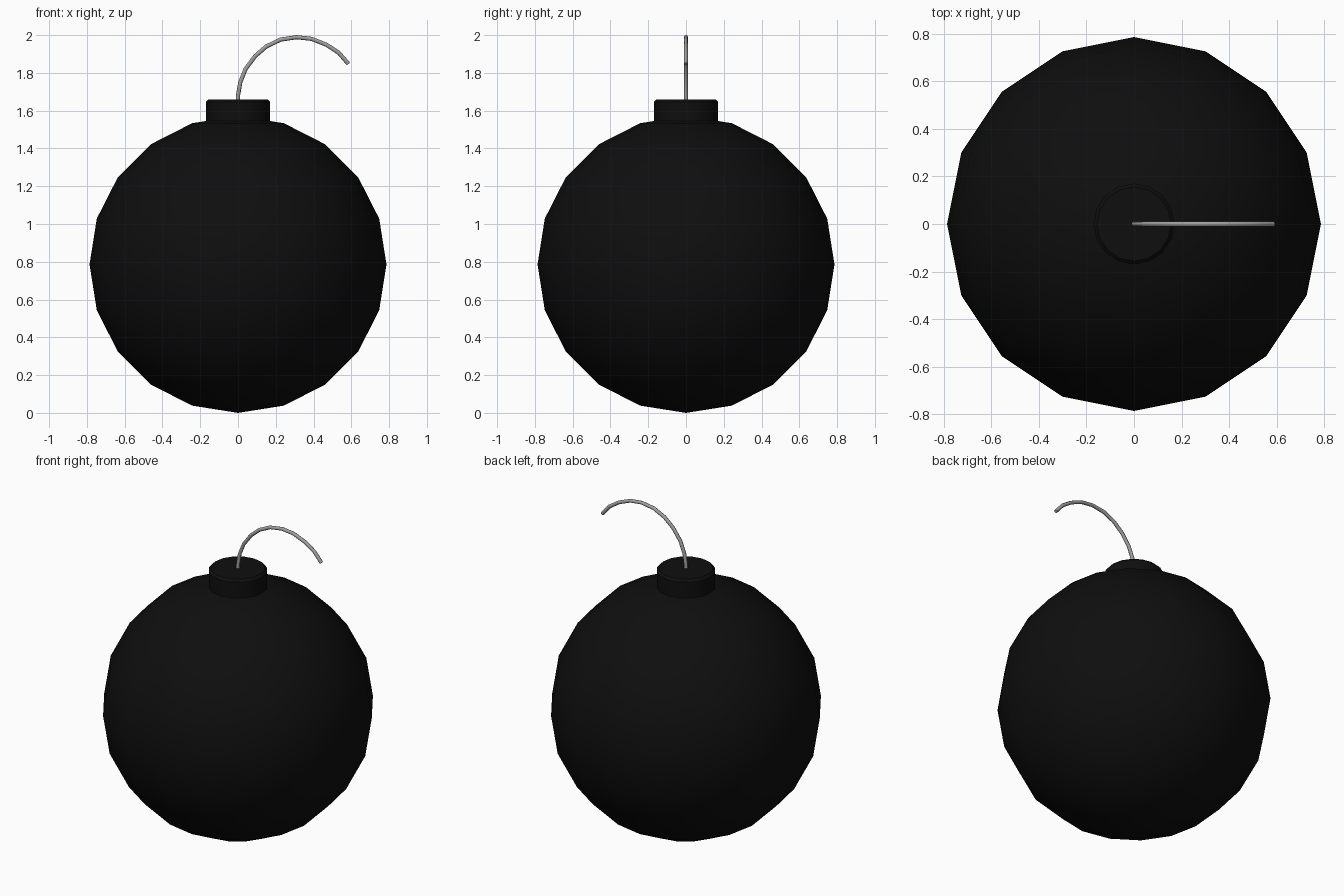
import bpy
import math

cube = bpy.data.objects.get("Cube")
if cube:
    bpy.data.objects.remove(cube, do_unlink=True)


def make_material(name, value):
    mat = bpy.data.materials.new(name)
    mat.use_nodes = True
    colour = (value, value, value, 1)
    mat.diffuse_color = colour
    mat.node_tree.nodes["Principled BSDF"].inputs["Base Color"].default_value = colour
    return mat


def finish(name, mat, angle):
    obj = bpy.context.object
    obj.name = name
    obj.data.materials.append(mat)
    bpy.ops.object.shade_smooth_by_angle(angle=math.radians(angle))
    return obj


black = make_material("matte black", 0.0045)
grey = make_material("fuse grey", 0.35)

# Round low-poly body
R = 0.786
bpy.ops.mesh.primitive_uv_sphere_add(segments=16, ring_count=10, radius=R, location=(0, 0, R))
finish("body", black, 40)

# Chamfered cap sunk into the top of the body
bpy.ops.mesh.primitive_cylinder_add(vertices=16, radius=0.17, depth=0.16, location=(0, 0, 1.58))
cap = finish("cap", black, 30)
bevel = cap.modifiers.new("chamfer", "BEVEL")
bevel.width = 0.014
bevel.segments = 1
bevel.limit_method = "ANGLE"
bevel.angle_limit = math.radians(40)

# Fuse arching towards the left, as a thin tube along a path
path = [(0, 1.62), (0, 1.68), (0.012, 1.75), (0.04, 1.82), (0.09, 1.888), (0.15, 1.94),
        (0.225, 1.976), (0.31, 1.989), (0.39, 1.98), (0.47, 1.948), (0.535, 1.905), (0.585, 1.847)]
curve = bpy.data.curves.new("fuse", "CURVE")
curve.dimensions = "3D"
curve.bevel_depth = 0.011
curve.bevel_resolution = 2
curve.use_fill_caps = True
spline = curve.splines.new("POLY")
spline.points.add(len(path) - 1)
for point, (x, z) in zip(spline.points, path):
    point.co = (x, 0, z, 1)
fuse = bpy.data.objects.new("fuse", curve)
bpy.context.collection.objects.link(fuse)
bpy.ops.object.select_all(action="DESELECT")
fuse.select_set(True)
bpy.context.view_layer.objects.active = fuse
bpy.ops.object.convert(target="MESH")
finish("fuse", grey, 50)
